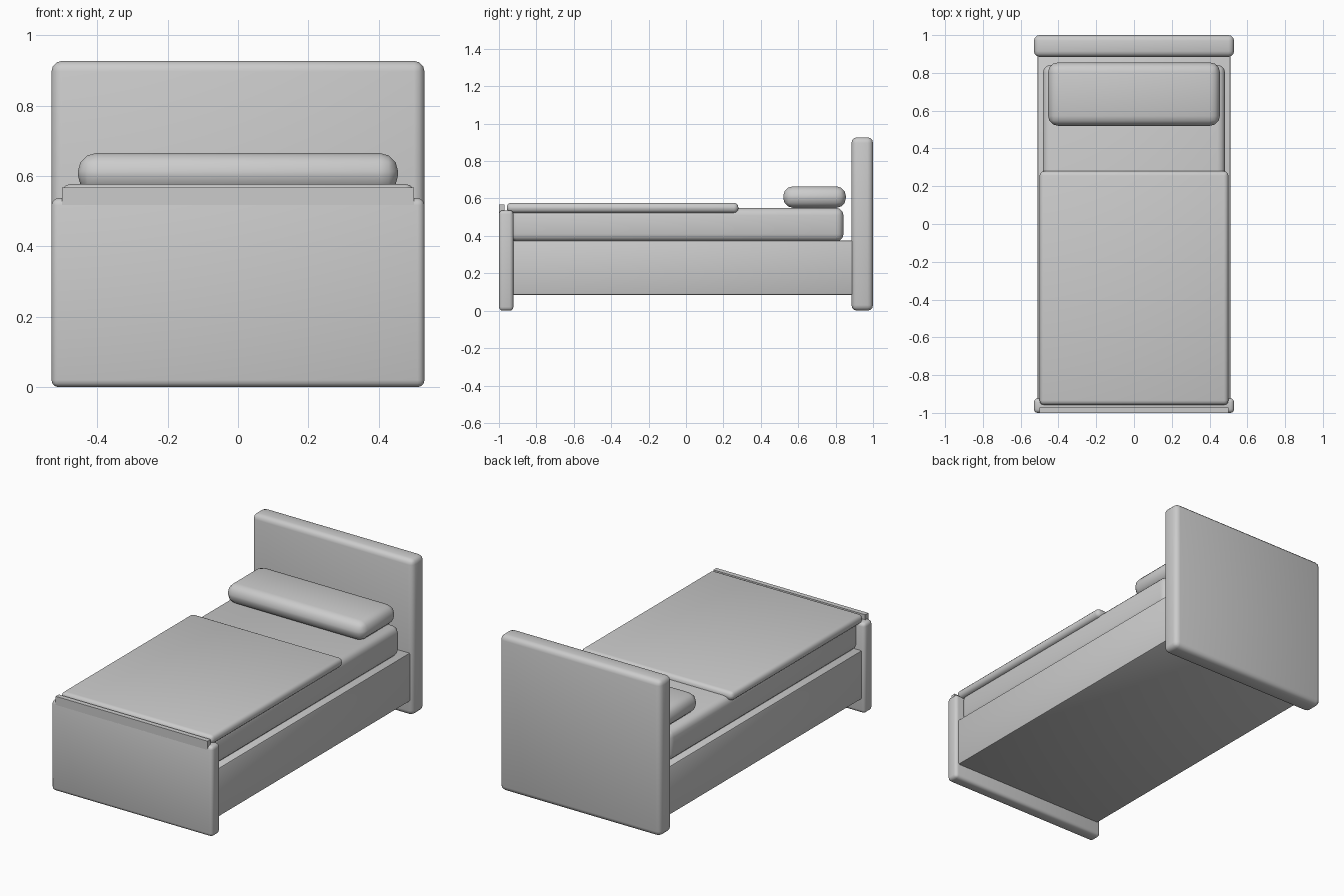
import bpy
import math

cube = bpy.data.objects.get("Cube")
if cube:
    bpy.data.objects.remove(cube, do_unlink=True)

grey = bpy.data.materials.new("plain_grey")
grey.use_nodes = True
COLOUR = (0.6, 0.6, 0.6, 1)
grey.diffuse_color = COLOUR
grey.node_tree.nodes["Principled BSDF"].inputs["Base Color"].default_value = COLOUR


def rounded_box(name, half_width, y_range, z_range, bevel=0, segments=3):
    """Box centred on x = 0 with softly rounded edges."""
    (y0, y1), (z0, z1) = y_range, z_range
    bpy.ops.mesh.primitive_cube_add(size=1, location=(0, (y0 + y1) / 2, (z0 + z1) / 2))
    box = bpy.context.object
    box.name = name
    box.scale = (2 * half_width, y1 - y0, z1 - z0)
    bpy.ops.object.transform_apply(location=False, rotation=False, scale=True)
    box.data.materials.append(grey)
    if bevel:
        mod = box.modifiers.new("Rounded edges", "BEVEL")
        mod.width = bevel
        mod.segments = segments
        bpy.ops.object.modifier_apply(modifier=mod.name)
        bpy.ops.object.shade_smooth_by_angle(angle=math.radians(40))
    return box


# Wooden frame
rounded_box("headboard", 0.53, (0.885, 1.0), (0, 0.927), 0.03)
rounded_box("footboard", 0.53, (-1.0, -0.923), (0, 0.537), 0.02)
rounded_box("bed_base", 0.51, (-0.94, 0.9), (0.085, 0.374), 0.008, 2)

# Bedding
rounded_box("mattress", 0.482, (-0.94, 0.842), (0.37, 0.55), 0.04)
rounded_box("blanket", 0.5, (-0.958, 0.28), (0.523, 0.577), 0.024)
rounded_box("pillow", 0.455, (0.52, 0.855), (0.55, 0.665), 0.052)

# Thin rail along the top of the footboard
rounded_box("footboard_rail", 0.5, (-1.0, -0.971), (0.515, 0.567))
